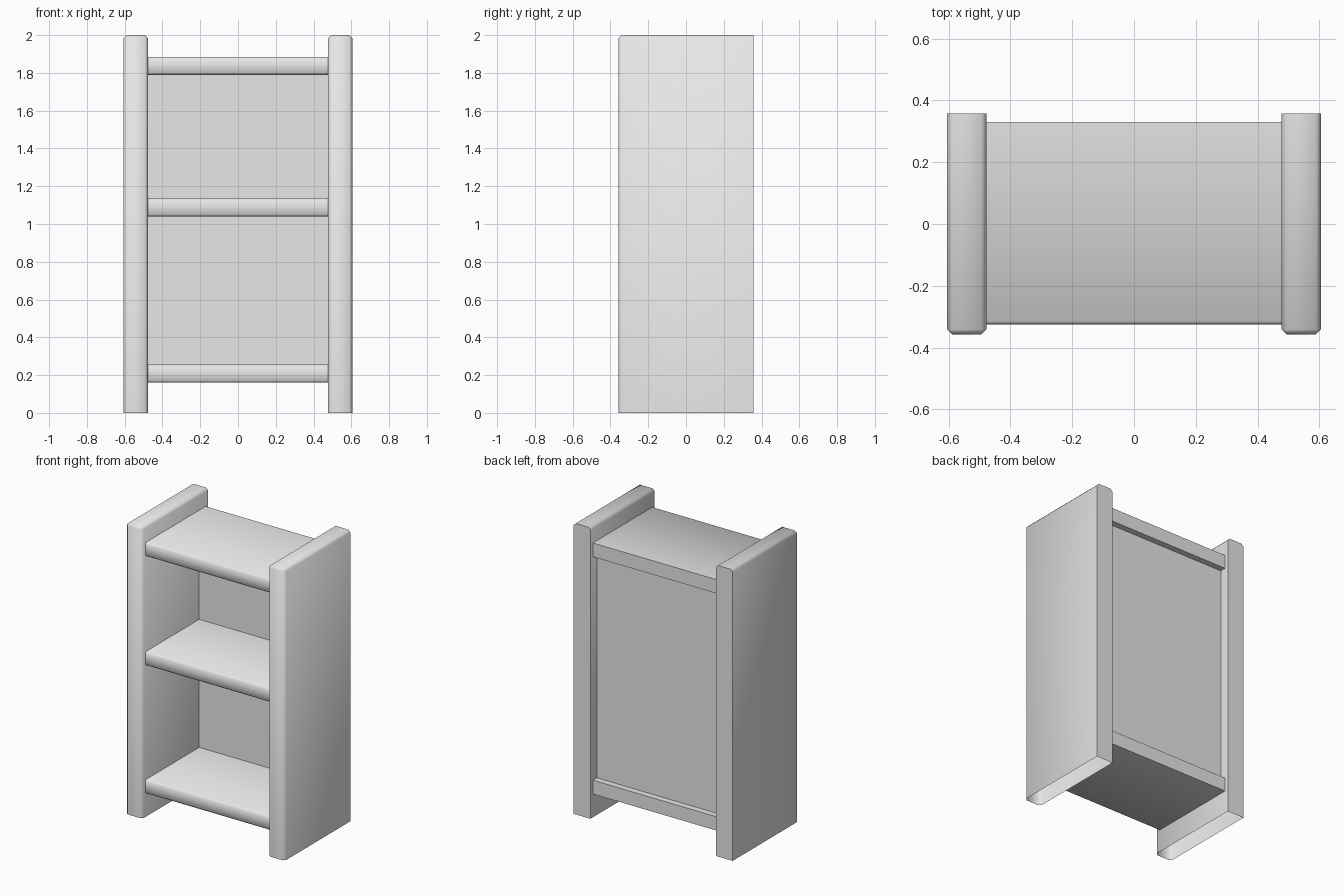
import bpy, bmesh, math

if "Cube" in bpy.data.objects:
    bpy.data.objects.remove(bpy.data.objects["Cube"])

grey = bpy.data.materials.new("light_grey")
grey.diffuse_color = (0.8, 0.8, 0.8, 1)
grey.use_nodes = True
grey.node_tree.nodes["Principled BSDF"].inputs["Base Color"].default_value = grey.diffuse_color


def box(name, lo, hi, chamfer=0, pick_edge=None, open_bottom=False):
    """Box between two corners, chamfering the edges chosen by their midpoint."""
    bm = bmesh.new()
    bmesh.ops.create_cube(bm, size=1)
    for v in bm.verts:
        v.co = [hi[i] if v.co[i] > 0 else lo[i] for i in range(3)]
    if open_bottom:
        bottom = [f for f in bm.faces if f.normal.z < -0.9]
        bmesh.ops.delete(bm, geom=bottom, context='FACES_ONLY')
    if pick_edge:
        edges = []
        for e in bm.edges:
            mid = (e.verts[0].co + e.verts[1].co) / 2
            # side of the box on each axis: -1, 0 or 1
            s = [round(2 * (mid[i] - lo[i]) / (hi[i] - lo[i]) - 1) for i in range(3)]
            if pick_edge(*s):
                edges.append(e)
        bmesh.ops.bevel(bm, geom=edges, offset=chamfer, segments=1,
                        affect='EDGES', profile=0.5)
    mesh = bpy.data.meshes.new(name)
    bm.to_mesh(mesh)
    bm.free()
    mesh.materials.append(grey)
    obj = bpy.data.objects.new(name, mesh)
    bpy.context.collection.objects.link(obj)
    bpy.ops.object.select_all(action='DESELECT')
    obj.select_set(True)
    bpy.context.view_layer.objects.active = obj
    bpy.ops.object.shade_smooth_by_angle(angle=math.radians(60))
    return obj


# Upright sides: softened front and top edges, square back, open underside
def side_edges(x, y, z):
    return (y == -1 and z >= 0) or (z == 1 and y <= 0)


for name, x0, x1 in (("left_side", -0.605, -0.477), ("right_side", 0.477, 0.605)):
    box(name, (x0, -0.357, 0), (x1, 0.357, 2), 0.016, side_edges, True)


# Shelves: softened along the front; the middle one stops at the back panel
def shelf_edges(x, y, z):
    return y == -1 and x == 0


for name, z, back in (("bottom_shelf", 0.16, 0.33),
                      ("middle_shelf", 1.04, 0.265),
                      ("top_shelf", 1.79, 0.33)):
    box(name, (-0.477, -0.325, z), (0.477, back, z + 0.095), 0.01, shelf_edges)

# Back panel, set in between the sides
box("back_panel", (-0.477, 0.26, 0.2), (0.477, 0.287, 1.84))
